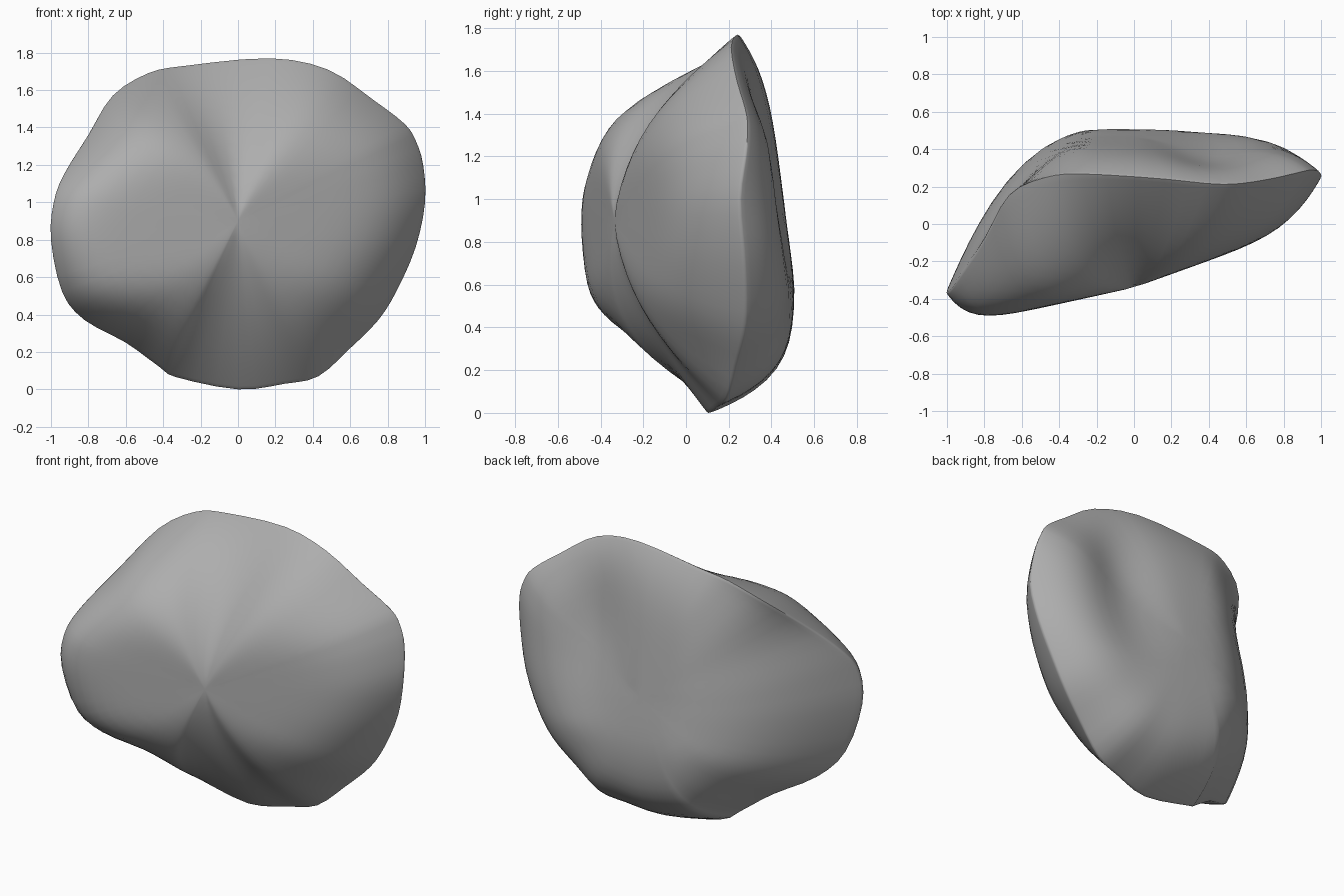
import bpy, bmesh, math
from mathutils import Vector

cube = bpy.data.objects.get("Cube")
if cube:
    bpy.data.objects.remove(cube, do_unlink=True)

# Rim of the boulder, where its front and back slopes meet
RIM = [Vector(p) for p in (
    (0, .1, 0), (-.33, .1, .065), (-.42, .05, .12), (-.6, -.02, .25),
    (-.82, -.16, .37), (-.94, -.28, .52), (-1, -.36, .8), (-.985, -.36, 1),
    (-.93, -.28, 1.15), (-.8, -.08, 1.36), (-.67, .16, 1.57), (-.48, .25, 1.69),
    (-.28, .27, 1.73), (.17, .24, 1.77), (.48, .21, 1.71), (.72, .24, 1.55),
    (.89, .28, 1.42), (.95, .29, 1.33), (.99, .28, 1.2), (1, .25, 1),
    (.95, .27, .76), (.85, .28, .53), (.75, .27, .37), (.6, .23, .22),
    (.43, .19, .07), (.25, .15, .03))]
CENTRE_Z = .9
STEPS, RINGS = 3, 16


def smooth_loop(pts, steps):
    """Closed Catmull-Rom curve through the points."""
    out, n = [], len(pts)
    for i in range(n):
        a, b, c, d = (pts[(i + k) % n] for k in (-1, 0, 1, 2))
        for s in range(steps):
            t = s / steps
            out.append(b + (c - a) * t / 2 + (a * 2 - b * 5 + c * 4 - d) * t * t / 2
                       + (b * 3 - a - c * 3 + d) * t ** 3 / 2)
    return out


def front_face(x, z):
    # slanted slab, turning a little at the middle
    return -.34 + (.36 if x > 0 else .22) * x


def back_face(x, z):
    # leans forward with height, falls away on one side, with a shallow hollow
    lean = .13 * max(0, z - .6)
    side = .7 * max(0, -.25 - x) ** 1.5
    hollow = .09 * math.exp(-((x - .4) / .24) ** 2 - ((z - 1.25) / .5) ** 2)
    return .51 - lean - side - hollow


def side_rings(bm, rim, face, power):
    """Bulge one side from the rim towards its face."""
    previous = [bm.verts.new(p) for p in rim]
    for k in range(RINGS - 1, -1, -1):
        r = math.sin(math.pi / 2 * k / RINGS)
        if k == 0:
            tip = bm.verts.new((0, face(0, CENTRE_Z), CENTRE_Z))
            ring = [tip]
        else:
            ring = []
            for p in rim:
                x, z = p.x * r, CENTRE_Z + (p.z - CENTRE_Z) * r
                fill = 1 - r ** power(p)
                ring.append(bm.verts.new((x, p.y + (face(x, z) - p.y) * fill, z)))
        n = len(rim)
        for i in range(n):
            j = (i + 1) % n
            if k == 0:
                bm.faces.new((previous[i], previous[j], tip))
            else:
                bm.faces.new((previous[i], previous[j], ring[j], ring[i]))
        previous = ring


def front_power(p):
    # long slopes above and below, full and blunt at the ends
    h = p.z - CENTRE_Z
    return 1.55 + 6.5 * p.x ** 2 / (p.x ** 2 + h ** 2)


bm = bmesh.new()
rim = smooth_loop(RIM, STEPS)
side_rings(bm, rim, front_face, front_power)
side_rings(bm, rim, back_face, lambda p: 6)
bmesh.ops.remove_doubles(bm, verts=bm.verts, dist=.0005)
for _ in range(2):
    bmesh.ops.smooth_vert(bm, verts=bm.verts, factor=.4,
                          use_axis_x=False, use_axis_y=True, use_axis_z=False)
bmesh.ops.recalc_face_normals(bm, faces=bm.faces)

mesh = bpy.data.meshes.new("boulder")
bm.to_mesh(mesh)
bm.free()
boulder = bpy.data.objects.new("boulder", mesh)
bpy.context.collection.objects.link(boulder)

# Stone colour
stone = bpy.data.materials.new("grey stone")
stone.use_nodes = True
colour = (.42, .42, .42, 1)
stone.diffuse_color = colour
stone.node_tree.nodes["Principled BSDF"].inputs["Base Color"].default_value = colour
mesh.materials.append(stone)

bpy.context.view_layer.objects.active = boulder
boulder.select_set(True)
bpy.ops.object.shade_smooth_by_angle(angle=math.radians(60))
